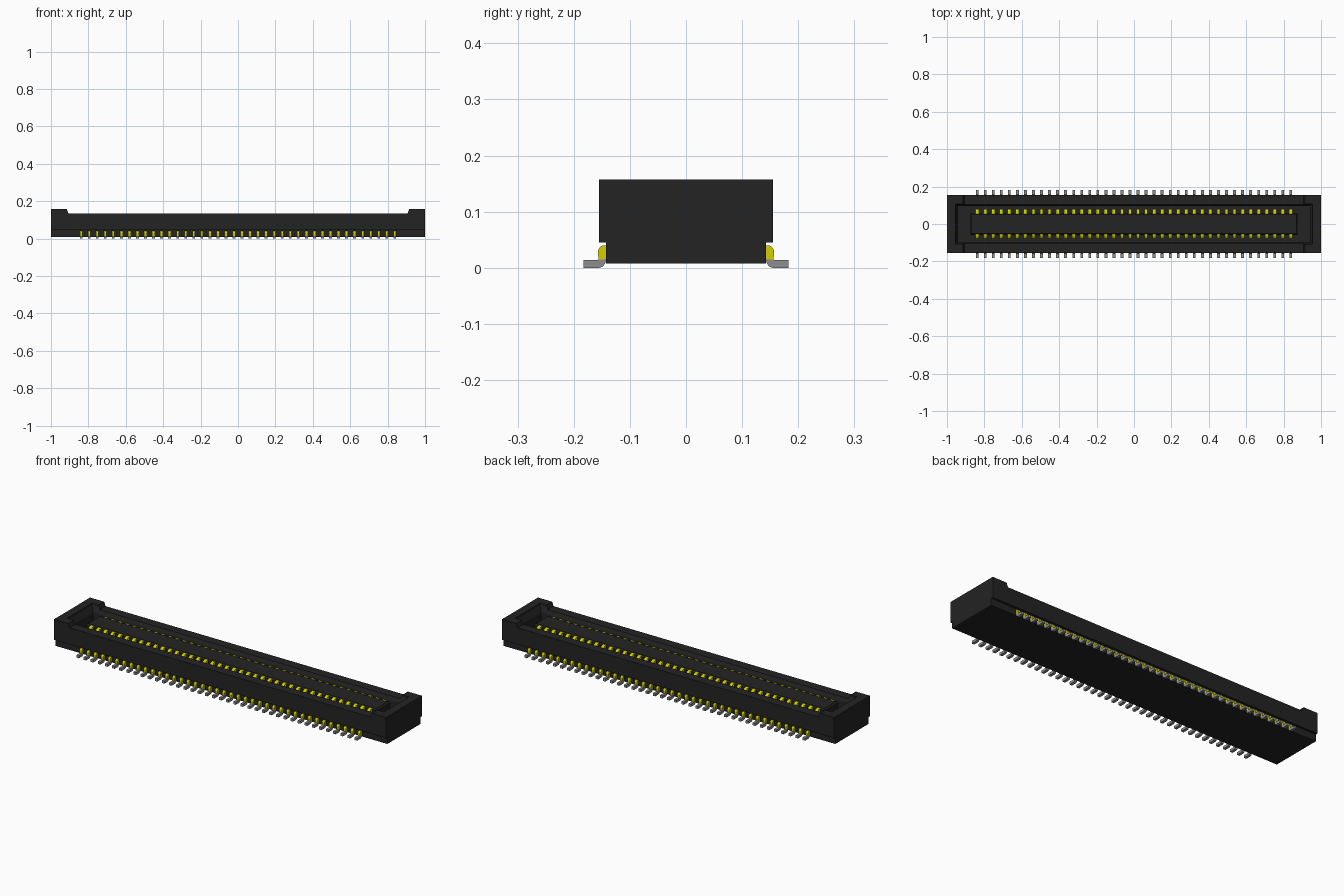
import bpy
import bmesh

cube = bpy.data.objects.get("Cube")
if cube:
    bpy.data.objects.remove(cube, do_unlink=True)

PINS = 40
PITCH = 0.043


def material(name, colour, roughness=0.6):
    m = bpy.data.materials.new(name)
    m.use_nodes = True
    m.diffuse_color = (*colour, 1)
    shader = m.node_tree.nodes["Principled BSDF"]
    shader.inputs["Base Color"].default_value = (*colour, 1)
    shader.inputs["Roughness"].default_value = roughness
    return m


black = material("black plastic", (0.017, 0.017, 0.017))
gold = material("gold plating", (0.65, 0.62, 0.0))
grey = material("tinned grey", (0.27, 0.27, 0.27))


def finish(name, bm, mat):
    bmesh.ops.recalc_face_normals(bm, faces=bm.faces)
    mesh = bpy.data.meshes.new(name)
    bm.to_mesh(mesh)
    bm.free()
    mesh.materials.append(mat)
    obj = bpy.data.objects.new(name, mesh)
    bpy.context.collection.objects.link(obj)
    return obj


def prism(bm, profile, place, a, b):
    """Solid between two copies of a profile, at depth a and b."""
    near = [bm.verts.new(place(u, v, a)) for u, v in profile]
    far = [bm.verts.new(place(u, v, b)) for u, v in profile]
    bm.faces.new(near)
    bm.faces.new(far)
    n = len(profile)
    for i in range(n):
        j = (i + 1) % n
        bm.faces.new((near[i], near[j], far[j], far[i]))


def along_x(u, v, d):
    return (d, u, v)


def along_y(u, v, d):
    return (u, d, v)


def tapered_block(bm, layers):
    """Rectangular stack; each layer is half x, half y, height."""
    rings = [[bm.verts.new((sx * x, sy * y, z))
              for sx, sy in ((-1, -1), (1, -1), (1, 1), (-1, 1))]
             for x, y, z in layers]
    bm.faces.new(rings[0])
    bm.faces.new(rings[-1])
    for low, high in zip(rings, rings[1:]):
        for i in range(4):
            j = (i + 1) % 4
            bm.faces.new((low[i], low[j], high[j], high[i]))


def cut(obj, cutter):
    mod = obj.modifiers.new(cutter.name, "BOOLEAN")
    mod.operation = "DIFFERENCE"
    mod.solver = "EXACT"
    mod.object = cutter
    cutter.hide_render = True
    cutter.hide_viewport = True
    cutter.display_type = "WIRE"


# Housing: stepped cross-section with a narrower base
bm = bmesh.new()
half = [(0.143, 0.008), (0.143, 0.045), (0.155, 0.045), (0.155, 0.157)]
section = half + [(-y, z) for y, z in reversed(half)]
prism(bm, section, along_x, -1, 1)
housing = finish("housing", bm, black)

# Lowered long walls between the end posts
bm = bmesh.new()
notch = [(-0.907, 0.135), (0.907, 0.135), (0.92, 0.17), (-0.92, 0.17)]
prism(bm, notch, along_y, -0.3, 0.3)
cut(housing, finish("notch_cutter", bm, black))

# Mating cavity with a lead-in chamfer
bm = bmesh.new()
tapered_block(bm, [(0.94, 0.096, 0.04), (0.94, 0.096, 0.115),
                   (0.955, 0.108, 0.145), (0.955, 0.108, 0.18)])
cut(housing, finish("cavity_cutter", bm, black))

# Central island with softened upper edge
bm = bmesh.new()
tapered_block(bm, [(0.875, 0.058, 0.035), (0.875, 0.058, 0.122),
                   (0.868, 0.051, 0.13)])
finish("island", bm, black)


def pin_rows(name, profile, width, mat):
    """Repeat a yz profile along both long sides."""
    bm = bmesh.new()
    for side in (-1, 1):
        shape = [(side * y, z) for y, z in profile]
        for i in range(PINS):
            x = (i - (PINS - 1) / 2) * PITCH
            prism(bm, shape, along_x, x - width / 2, x + width / 2)
    return finish(name, bm, mat)


# Contacts on the outer faces of the island
pin_rows("contacts", [(0.054, 0.038), (0.08, 0.038), (0.08, 0.112),
                      (0.076, 0.12), (0.068, 0.126), (0.054, 0.128)],
         0.018, gold)

# Gold shoulders of the leads, rounded at the top
pin_rows("lead_shoulders", [(0.14, 0.016), (0.156, 0.014), (0.157, 0.03),
                            (0.154, 0.036), (0.149, 0.04), (0.14, 0.04)],
         0.015, gold)

# Soldering feet, curving outwards from the shoulders
pin_rows("lead_feet", [(0.142, 0.016), (0.144, 0.008), (0.148, 0.002),
                       (0.154, 0.0), (0.183, 0.0), (0.183, 0.014),
                       (0.157, 0.014), (0.155, 0.016)],
         0.015, grey)
